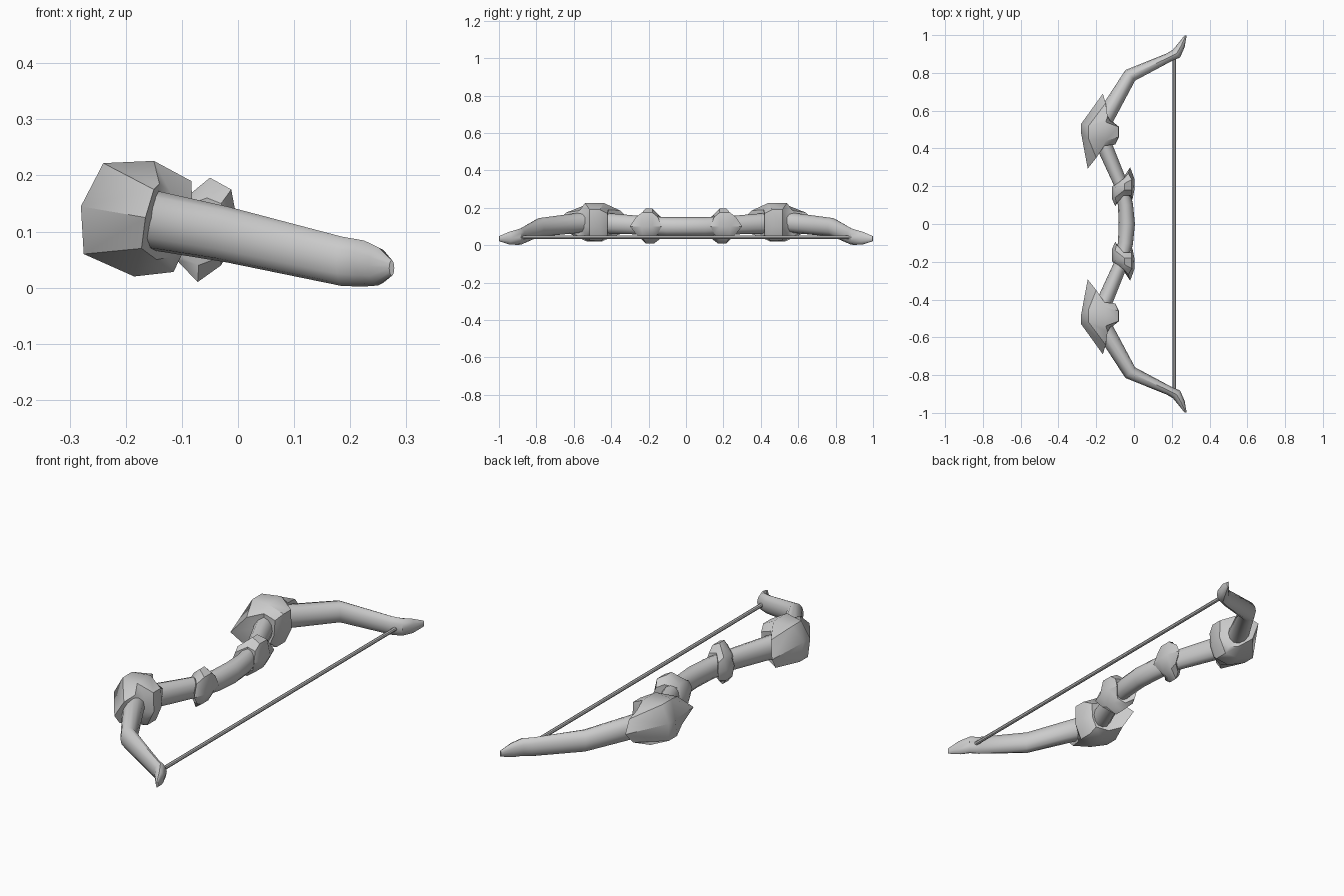
import bpy, bmesh, math
from mathutils import Vector


def finish(name, bm, mirror=False, angle=40):
    bmesh.ops.recalc_face_normals(bm, faces=bm.faces[:])
    me = bpy.data.meshes.new(name)
    bm.to_mesh(me)
    bm.free()
    ob = bpy.data.objects.new(name, me)
    bpy.context.collection.objects.link(ob)
    bpy.ops.object.select_all(action='DESELECT')
    ob.select_set(True)
    bpy.context.view_layer.objects.active = ob
    if mirror:
        m = ob.modifiers.new("mirror", 'MIRROR')
        m.use_axis = (False, True, False)
        m.use_mirror_merge = False
        bpy.ops.object.modifier_apply(modifier=m.name)
    bpy.ops.object.shade_smooth_by_angle(angle=math.radians(angle))
    return ob


def bridge(bm, rows):
    n = len(rows[0])
    for a, b in zip(rows, rows[1:]):
        for i in range(n):
            j = (i + 1) % n
            bm.faces.new((a[i], a[j], b[j], b[i]))


def sweep(name, path, sides):
    """Elliptical tube along (x, y, z, half width, half height) stations."""
    bm = bmesh.new()
    pts = [Vector(p[:3]) for p in path]
    rows = []
    for k, p in enumerate(path):
        d0 = pts[k] - pts[max(k - 1, 0)]
        d1 = pts[min(k + 1, len(pts) - 1)] - pts[k]
        t = d0.normalized() + d1.normalized()
        side = Vector((t.y, -t.x, 0)).normalized()
        rows.append([bm.verts.new(pts[k] + side * p[3] * math.cos(a) + Vector((0, 0, p[4] * math.sin(a))))
                     for a in (2 * math.pi * i / sides for i in range(sides))])
    bridge(bm, rows)
    bm.faces.new(rows[0])
    bm.faces.new(rows[-1])
    return finish(name, bm)


def collar(name, stations, low_centre, high_centre):
    """Band round the limb: per station ridge x, z, y range, then low and high edge points."""
    bm = bmesh.new()
    rows = [[], [], [], []]
    for (x, z, ya, yb), low, high in stations:
        for row, co in zip(rows, (low, (x, ya, z), (x, yb, z), high)):
            row.append(bm.verts.new(co))
    bridge(bm, rows)
    for row, c in ((rows[0], low_centre), (rows[3], high_centre)):
        v = bm.verts.new(c)
        for i in range(len(row)):
            bm.faces.new((row[i], row[(i + 1) % len(row)], v))
    return finish(name, bm, mirror=True)


# Bow body: half path from grip to tip, mirrored
half = [
    (-0.045, 0.10, 0.100, 0.040, 0.050),
    (-0.065, 0.20, 0.105, 0.036, 0.048),
    (-0.155, 0.41, 0.116, 0.042, 0.055),
    (-0.185, 0.49, 0.122, 0.048, 0.055),
    (-0.155, 0.56, 0.121, 0.048, 0.054),
    (-0.020, 0.787, 0.095, 0.038, 0.050),
    (0.185, 0.882, 0.047, 0.024, 0.044),
    (0.225, 0.902, 0.043, 0.028, 0.041),
    (0.250, 0.945, 0.038, 0.020, 0.034),
    (0.274, 0.998, 0.035, 0.005, 0.014),
]
middle = [(-0.038, 0, 0.10, 0.043, 0.05)]
sweep("bow_limbs", [(x, -y, z, w, h) for x, y, z, w, h in reversed(half)] + middle + half, 12)

# Spiked guards over the elbows
collar("elbow_guards", [
    ((-0.280, 0.145, 0.48, 0.53), (-0.245, 0.293, 0.125), (-0.165, 0.690, 0.125)),
    ((-0.240, 0.222, 0.45, 0.52), (-0.200, 0.350, 0.185), (-0.150, 0.640, 0.175)),
    ((-0.150, 0.226, 0.44, 0.54), (-0.155, 0.415, 0.190), (-0.140, 0.570, 0.185)),
    ((-0.083, 0.190, 0.46, 0.515), (-0.100, 0.420, 0.170), (-0.120, 0.535, 0.170)),
    ((-0.080, 0.100, 0.46, 0.515), (-0.105, 0.420, 0.100), (-0.105, 0.535, 0.100)),
    ((-0.115, 0.028, 0.45, 0.515), (-0.125, 0.420, 0.055), (-0.120, 0.535, 0.055)),
    ((-0.185, 0.020, 0.45, 0.530), (-0.180, 0.395, 0.045), (-0.145, 0.570, 0.050)),
    ((-0.275, 0.060, 0.46, 0.520), (-0.225, 0.350, 0.060), (-0.172, 0.640, 0.070)),
], (-0.155, 0.42, 0.12), (-0.14, 0.58, 0.12))

# Tilted collars at both ends of the grip
collar("grip_collars", [
    ((0.002, 0.100, 0.18, 0.24), (-0.008, 0.130, 0.100), (-0.020, 0.300, 0.100)),
    ((-0.012, 0.175, 0.18, 0.235), (-0.015, 0.150, 0.150), (-0.030, 0.268, 0.150)),
    ((-0.050, 0.196, 0.18, 0.215), (-0.055, 0.150, 0.160), (-0.055, 0.240, 0.160)),
    ((-0.100, 0.155, 0.14, 0.190), (-0.092, 0.110, 0.140), (-0.098, 0.208, 0.145)),
    ((-0.117, 0.100, 0.135, 0.195), (-0.100, 0.095, 0.100), (-0.105, 0.210, 0.100)),
    ((-0.110, 0.050, 0.14, 0.190), (-0.095, 0.110, 0.055), (-0.100, 0.208, 0.055)),
    ((-0.072, 0.010, 0.17, 0.215), (-0.070, 0.145, 0.040), (-0.070, 0.230, 0.040)),
    ((-0.030, 0.040, 0.18, 0.230), (-0.030, 0.155, 0.055), (-0.030, 0.262, 0.055)),
], (-0.055, 0.15, 0.10), (-0.075, 0.22, 0.105))

# Bowstring
sweep("bowstring", [(0.213, -0.88, 0.042, 0.009, 0.009), (0.213, 0.88, 0.042, 0.009, 0.009)], 8)
